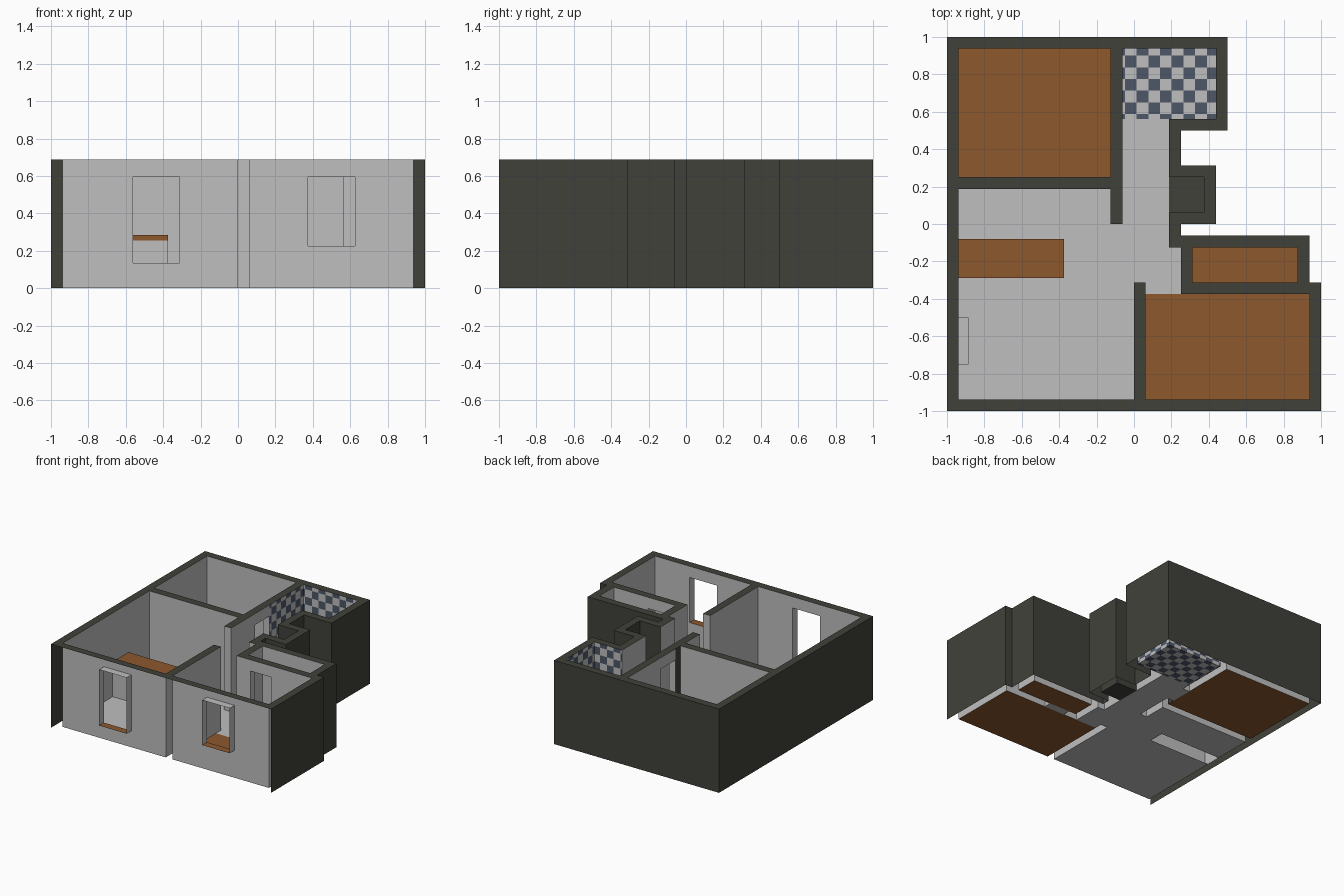
import bpy, bmesh, math
from mathutils import Vector

if "Cube" in bpy.data.objects:
    bpy.data.objects.remove(bpy.data.objects["Cube"])

U = 1 / 16            # plan module: one wall thickness
TOP, DOOR_H = 0.6875, 0.595

def material(name, rgb):
    m = bpy.data.materials.new(name)
    m.diffuse_color = (*rgb, 1)
    m.use_nodes = True
    m.node_tree.nodes["Principled BSDF"].inputs["Base Color"].default_value = m.diffuse_color
    return m

MATS = [material("light_grey", (0.52, 0.52, 0.52)),
        material("charcoal", (0.051, 0.053, 0.042)),
        material("brown_wood", (0.27, 0.098, 0.027)),
        material("slate_blue", (0.075, 0.093, 0.135))]
GREY, DARK, WOOD, SLATE = range(4)

# Plan in modules: (kind, x0, x1, y0, y1), later entries replace earlier ones
PLAN = [
    ("wall", -16, 4, -16, 16), ("wall", 4, 8, 8, 16), ("wall", 4, 7, 0, 5),
    ("wall", 4, 15, -6, -1), ("wall", 4, 16, -16, -5),
    ("hall", -15, 0, -15, 3), ("hall", -1, 3, -2, 9),
    ("hall", 0, 4, -5, -2), ("hall", 1, 4, -6, -5),
    ("wood", -15, -2, 4, 15), ("wood", 1, 15, -15, -6), ("wood", 5, 14, -5, -2),
    ("bath", -1, 7, 9, 15), ("niche", 3, 6, 1, 4),
    ("wall", -2, -1, 0, 5),
    ("door", -2, -1, 5, 8), ("door", 6, 9, -6, -5),
]
FLOOR = {"hall": GREY, "wood": WOOD, "niche": DARK, "door": GREY, "bath": GREY}
WINDOWS = [(-9, -5, 0.135, 0.595), (6, 10, 0.225, 0.595)]

cells = {}
for kind, x0, x1, y0, y1 in PLAN:
    for i in range(x0, x1):
        for j in range(y0, y1):
            cells[i, j] = kind

shell, floors, tiles = bmesh.new(), bmesh.new(), bmesh.new()

def quad(bm, pts, mat):
    f = bm.faces.new([bm.verts.new(p) for p in pts])
    f.material_index = mat

def flat(bm, i, j, z, mat, up=True):
    p = [(i*U, j*U, z), ((i+1)*U, j*U, z), ((i+1)*U, (j+1)*U, z), (i*U, (j+1)*U, z)]
    quad(bm, p if up else p[::-1], mat)

def upright(bm, i, j, d, z0, z1, mat):
    mx, my = i + .5 + d[0]/2, j + .5 + d[1]/2
    tx, ty = -d[1]/2, d[0]/2
    p, q = ((mx-tx)*U, (my-ty)*U), ((mx+tx)*U, (my+ty)*U)
    quad(bm, [(*p, z0), (*q, z0), (*q, z1), (*p, z1)], mat)

def finish(name, bm, dissolve=True):
    bmesh.ops.remove_doubles(bm, verts=bm.verts, dist=1e-5)
    if dissolve:
        bmesh.ops.dissolve_limit(bm, angle_limit=0.01, verts=bm.verts,
                                 edges=bm.edges, delimit={'MATERIAL', 'NORMAL'})
    me = bpy.data.meshes.new(name)
    bm.to_mesh(me)
    bm.free()
    for m in MATS:
        me.materials.append(m)
    ob = bpy.data.objects.new(name, me)
    bpy.context.collection.objects.link(ob)

for (i, j), kind in cells.items():
    # floors, left open under the counter
    if kind != "wall":
        if not (-15 <= i < -6 and -4 <= j < -2):
            flat(tiles if kind == "bath" else floors, i, j, 0, FLOOR[kind])
        if kind != "door":
            continue
    # wall caps and door soffits
    flat(shell, i, j, TOP, DARK)
    if kind == "door":
        flat(shell, i, j, DOOR_H, GREY, up=False)
    for d in ((1, 0), (-1, 0), (0, 1), (0, -1)):
        other = cells.get((i + d[0], j + d[1]))
        if other == "wall" and kind == "wall" or kind == "door" and other in ("wall", "door"):
            continue
        if other is None:
            if d != (0, -1) or j != -16:     # the front has no outer skin
                upright(shell, i, j, d, 0, TOP, DARK)
        elif other == "door":                # door jambs
            upright(shell, i, j, d, 0, DOOR_H, GREY)
        elif kind == "door":                 # lintels
            upright(shell, i, j, d, DOOR_H, TOP, GREY)
        elif other == "bath" or (i, d) == (-2, (1, 0)) and j == 8:
            upright(tiles, i, j, d, 0, TOP, GREY)
        else:
            mat = DARK if other == "niche" or (i, j, d) == (-2, 4, (-1, 0)) else GREY
            spans = [(0, TOP)]
            if j == -16:                     # front window openings
                for x0, x1, lo, hi in WINDOWS:
                    if x0 <= i < x1:
                        spans = [(0, lo), (hi, TOP)]
            for z0, z1 in spans:
                upright(shell, i, j, d, z0, z1, mat)

# Chequered bathroom: cut along a tile grid, colour by parity
origin = Vector((0.014, 0.90, 0.03))
for axis in range(3):
    n = Vector([float(axis == k) for k in range(3)])
    for k in range(-16, 17):
        bmesh.ops.bisect_plane(tiles, geom=tiles.verts[:] + tiles.edges[:] + tiles.faces[:],
                               plane_co=origin + n * k * U, plane_no=n)
for f in tiles.faces:
    c = (f.calc_center_median() - origin) / U
    f.material_index = SLATE if sum(math.floor(v) for v in c) % 2 else GREY

finish("walls", shell)
finish("room_floors", floors)
finish("bathroom_tiles", tiles)

# Window frames: reveals reaching out to the front line, wooden sills
for n, (x0, x1, lo, hi) in enumerate(WINDOWS):
    bm = bmesh.new()
    ring = [(x0*U, lo), (x1*U, lo), (x1*U, hi), (x0*U, hi)]
    for k in range(4):
        a, b = ring[k], ring[(k + 1) % 4]
        quad(bm, [(a[0], -1, a[1]), (b[0], -1, b[1]), (b[0], -15*U, b[1]), (a[0], -15*U, a[1])],
             WOOD if k == 0 else GREY)
    finish(f"window_frame_{n + 1}", bm, False)

def box(name, x0, x1, y0, y1, z0, z1, mat, bottom=True):
    bm = bmesh.new()
    bmesh.ops.create_cube(bm, size=1)
    for v in bm.verts:
        v.co = (x0 if v.co.x < 0 else x1, y0 if v.co.y < 0 else y1, z0 if v.co.z < 0 else z1)
    for f in bm.faces[:]:
        f.material_index = mat
        if not bottom and f.calc_center_median().z < z0 + 1e-4:
            bm.faces.remove(f)
    finish(name, bm, False)

# Kitchen counter and the low wall unit
box("counter_body", -15*U, -0.378, -0.288, -0.082, 0, 0.255, GREY, bottom=False)
box("counter_top", -15*U, -0.375, -0.29, -0.08, 0.255, 0.285, WOOD)
box("wall_unit", -15*U, -0.885, -0.75, -0.5, 0, 0.2, GREY)
